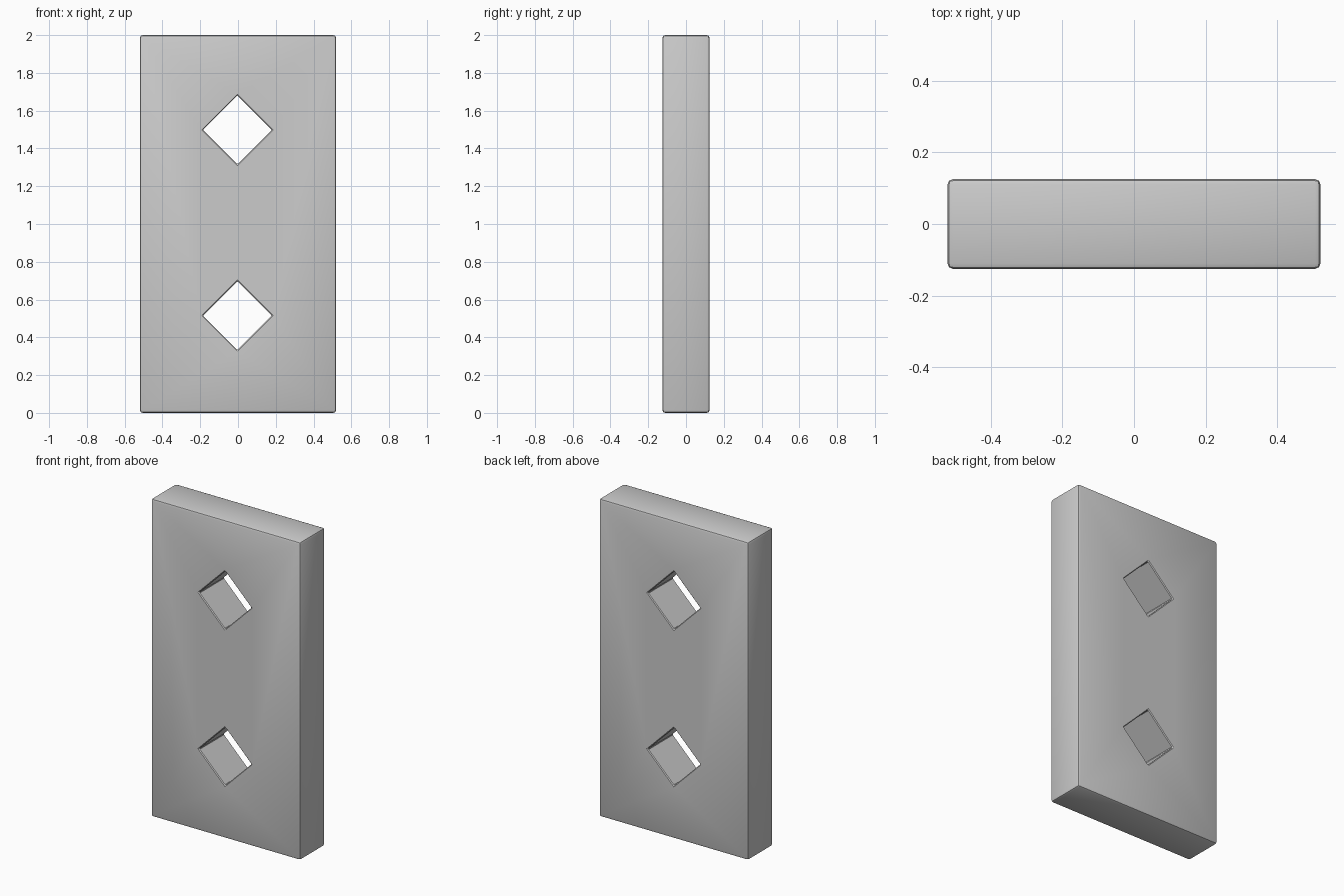
import bpy
import math

if "Cube" in bpy.data.objects:
    bpy.data.objects.remove(bpy.data.objects["Cube"])

W, D, H = 1.04, 0.25, 2.0


def apply(obj, mod):
    bpy.context.view_layer.objects.active = obj
    bpy.ops.object.modifier_apply(modifier=mod.name)


def box(name, size, loc, tilt=0.0):
    bpy.ops.mesh.primitive_cube_add(size=1, location=loc)
    obj = bpy.context.object
    obj.name = name
    obj.scale = size
    bpy.ops.object.transform_apply(location=False, rotation=False, scale=True)
    obj.rotation_euler.y = tilt
    return obj


def bevel(obj, width, segments, angle):
    mod = obj.modifiers.new("edge", 'BEVEL')
    mod.width = width
    mod.segments = segments
    mod.limit_method = 'ANGLE'
    mod.angle_limit = math.radians(angle)
    apply(obj, mod)


# upright slab with softened outer edges
slab = box("slab", (W, D, H), (0, 0, H / 2))
bevel(slab, 0.015, 2, 30)

# two diamond through-holes
side = 0.182 * math.sqrt(2)
for i, z in enumerate((0.515, 1.498)):
    cutter = box(f"hole_cutter_{i}", (side, 1, side), (-0.003, 0, z), math.pi / 4)
    cutter.hide_render = True
    bpy.context.view_layer.update()
    mod = slab.modifiers.new("hole", 'BOOLEAN')
    mod.operation = 'DIFFERENCE'
    mod.solver = 'EXACT'
    mod.object = cutter
    apply(slab, mod)
    bpy.data.objects.remove(cutter)

# slight chamfer around the hole rims
bevel(slab, 0.005, 1, 60)

bpy.ops.object.select_all(action='DESELECT')
slab.select_set(True)
bpy.context.view_layer.objects.active = slab
bpy.ops.object.shade_smooth_by_angle(angle=math.radians(25))
